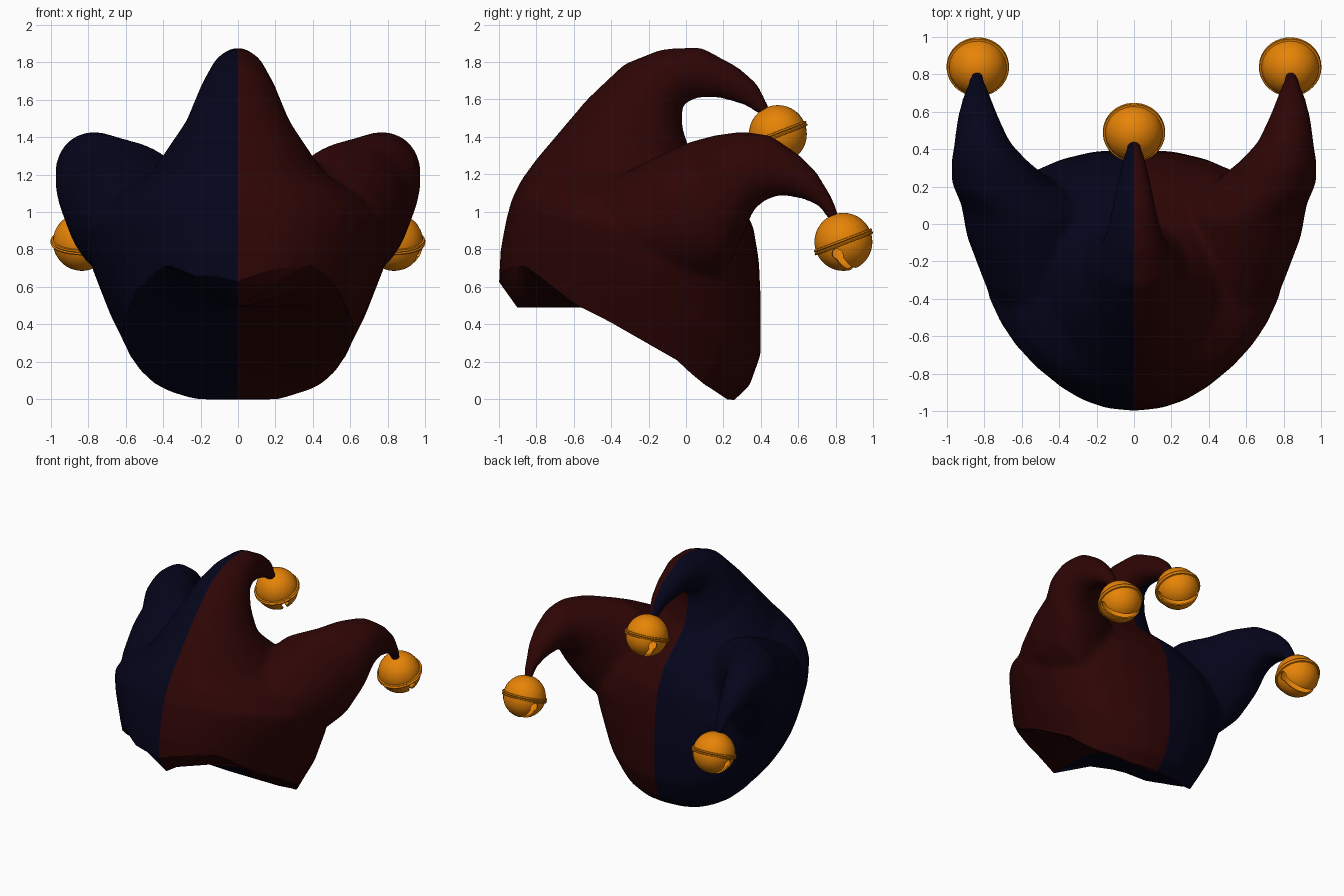
import bpy, bmesh, math
from mathutils import Vector, Matrix

if "Cube" in bpy.data.objects:
    bpy.data.objects.remove(bpy.data.objects["Cube"])


def material(name, rgb):
    m = bpy.data.materials.new(name)
    m.diffuse_color = (*rgb, 1)
    m.use_nodes = True
    m.node_tree.nodes["Principled BSDF"].inputs["Base Color"].default_value = m.diffuse_color
    return m


RED = material("dark red cloth", (0.027, 0.0015, 0.0015))
BLUE = material("dark blue cloth", (0.0014, 0.0014, 0.0112))
GOLD = material("bell gold", (0.80, 0.23, 0.002))


def make_object(name, bm, *mats):
    bmesh.ops.recalc_face_normals(bm, faces=bm.faces[:])
    me = bpy.data.meshes.new(name)
    bm.to_mesh(me)
    bm.free()
    ob = bpy.data.objects.new(name, me)
    bpy.context.collection.objects.link(ob)
    for m in mats:
        me.materials.append(m)
    return ob


def apply_modifiers(ob):
    dg = bpy.context.evaluated_depsgraph_get()
    me = bpy.data.meshes.new_from_object(ob.evaluated_get(dg))
    ob.modifiers.clear()
    ob.data = me


def smooth(ob, degrees):
    bpy.ops.object.select_all(action='DESELECT')
    bpy.context.view_layer.objects.active = ob
    ob.select_set(True)
    bpy.ops.object.shade_smooth_by_angle(angle=math.radians(degrees))


def loft(bm, sections, side=1, n=32):
    """Oval rings; each section is (y, z) edge, opposite edge, centre x, half width, widening to the back."""
    rings = []
    for (y0, z0), (y1, z1), cx, w, k in sections:
        c = Vector((cx * side, (y0 + y1) / 2, (z0 + z1) / 2))
        u = Vector((0, (y0 - y1) / 2, (z0 - z1) / 2))
        ring = []
        for i in range(n):
            a = 2 * math.pi * i / n
            s = math.copysign(abs(math.sin(a)) ** (0.85 if k else 1), math.sin(a))
            ring.append(bm.verts.new(c + u * math.cos(a) + Vector((w * s * (1 - k * math.cos(a)), 0, 0))))
        rings.append(ring)
    for a, b in zip(rings, rings[1:]):
        for i in range(n):
            j = (i + 1) % n
            bm.faces.new((a[i], a[j], b[j], b[i]))
    bm.faces.new(rings[0])
    bm.faces.new(rings[-1])


# Crown that narrows into the middle horn
CROWN = [
    ((-0.99, 0.42), (0.22, -0.04), 0, 0.56, 0.05),
    ((-1.00, 0.62), (0.34, 0.07), 0, 0.605, 0.06),
    ((-0.99, 0.80), (0.40, 0.24), 0, 0.69, 0.08),
    ((-0.96, 0.96), (0.40, 0.52), 0, 0.775, 0.12),
    ((-0.93, 1.07), (0.39, 0.74), 0, 0.81, 0.13),
    ((-0.88, 1.17), (0.36, 0.92), 0, 0.70, 0.10),
    ((-0.80, 1.28), (0.28, 1.08), 0, 0.48, 0.04),
    ((-0.53, 1.60), (0.03, 1.30), 0, 0.285, 0),
    ((-0.33, 1.79), (-0.02, 1.45), 0, 0.21, 0),
    ((-0.13, 1.87), (-0.02, 1.57), 0, 0.155, 0),
    ((0.08, 1.88), (0.06, 1.61), 0, 0.12, 0),
    ((0.27, 1.78), (0.17, 1.61), 0, 0.09, 0),
    ((0.38, 1.69), (0.31, 1.57), 0, 0.06, 0),
    ((0.46, 1.53), (0.40, 1.51), 0, 0.037, 0),
]
# Horn on each side
HORN = [
    ((-0.62, 1.02), (-0.50, 0.72), 0.40, 0.22, 0),
    ((-0.40, 1.17), (-0.22, 0.64), 0.50, 0.30, 0),
    ((-0.15, 1.30), (0.03, 0.62), 0.56, 0.335, 0),
    ((0.02, 1.375), (0.20, 0.66), 0.59, 0.335, 0),
    ((0.15, 1.41), (0.30, 0.86), 0.71, 0.265, 0),
    ((0.30, 1.43), (0.36, 1.01), 0.77, 0.207, 0),
    ((0.45, 1.41), (0.42, 1.06), 0.81, 0.15, 0),
    ((0.60, 1.31), (0.50, 1.09), 0.832, 0.115, 0),
    ((0.70, 1.21), (0.62, 1.07), 0.84, 0.08, 0),
    ((0.78, 1.08), (0.71, 1.03), 0.84, 0.05, 0),
    ((0.83, 0.96), (0.77, 0.94), 0.84, 0.035, 0),
]

bm = bmesh.new()
loft(bm, CROWN)
for s in (-1, 1):
    loft(bm, HORN, s)
hat = make_object("hat", bm)
rm = hat.modifiers.new("merge", 'REMESH')
rm.mode = 'VOXEL'
rm.voxel_size = 0.018
sm = hat.modifiers.new("soften", 'SMOOTH')
sm.factor = 0.5
sm.iterations = 18
apply_modifiers(hat)

# Cutter whose top follows the wavy rim and hollow underside
YS = [-1.2, -1.0, -0.9, -0.82, -0.72, -0.56, -0.4, -0.05, 0.1, 0.22, 0.6]
Z_MID = [0.92, 0.63, 0.49, 0.49, 0.49, 0.49, 0.44, 0.25, 0.13, 0.0, -0.04]
Z_ARCH = [0.95, 0.78, 0.74, 0.68, 0.59, 0.50, 0.42, 0.21, 0.08, 0.0, -0.04]
Z_SIDE = [0.90, 0.74, 0.72, 0.69, 0.62, 0.49, 0.41, 0.21, 0.07, 0.0, -0.04]
columns = [(-1.2, Z_SIDE), (-0.62, Z_SIDE), (-0.40, Z_ARCH), (0, Z_MID),
           (0.40, Z_ARCH), (0.62, Z_SIDE), (1.2, Z_SIDE)]
bm = bmesh.new()
grid = [[bm.verts.new((x, y, z)) for y, z in zip(YS, zs)] for x, zs in columns]
for a, b in zip(grid, grid[1:]):
    for i in range(len(YS) - 1):
        bm.faces.new((a[i], a[i + 1], b[i + 1], b[i]))
skirt = bmesh.ops.extrude_edge_only(bm, edges=[e for e in bm.edges if e.is_boundary])
for v in skirt["geom"]:
    if isinstance(v, bmesh.types.BMVert):
        v.co.z = -0.6
bmesh.ops.holes_fill(bm, edges=[e for e in bm.edges if e.is_boundary], sides=0)
cutter = make_object("rim_cutter", bm)
cutter.hide_render = True
cut = hat.modifiers.new("rim", 'BOOLEAN')
cut.operation = 'DIFFERENCE'
cut.object = cutter
cut.solver = 'EXACT'
apply_modifiers(hat)
bpy.data.objects.remove(cutter)

# Split the cloth into two colours down the middle
hat.data.materials.clear()
for m in (BLUE, RED):
    hat.data.materials.append(m)
bm = bmesh.new()
bm.from_mesh(hat.data)
bmesh.ops.bisect_plane(bm, geom=bm.verts[:] + bm.edges[:] + bm.faces[:],
                       plane_co=(0, 0, 0), plane_no=(1, 0, 0), dist=1e-4)
for f in bm.faces:
    f.material_index = 1 if f.calc_center_median().x > 0 else 0
bm.to_mesh(hat.data)
bm.free()
smooth(hat, 35)

# Keyhole slot cutters for the bells, running along x
bm = bmesh.new()
bmesh.ops.create_cube(bm, size=1, matrix=Matrix.Translation((0, 0, -0.125)) @ Matrix.Diagonal((0.5, 0.04, 0.15, 1)))
slot = make_object("slot_cutter", bm)
bm = bmesh.new()
bmesh.ops.create_cone(bm, cap_ends=True, segments=16, radius1=0.03, radius2=0.03, depth=0.5,
                      matrix=Matrix.Translation((0, 0, -0.05)) @ Matrix.Rotation(math.pi / 2, 4, 'Y'))
hole = make_object("hole_cutter", bm)
slot.hide_render = hole.hide_render = True

# Hollow bell ball
bm = bmesh.new()
for r in (0.155, 0.143):
    bmesh.ops.create_uvsphere(bm, u_segments=28, v_segments=18, radius=r)
ball = make_object("bell_ball", bm, GOLD)
bm = bmesh.new()
bm.from_mesh(ball.data)
for f in bm.faces:
    c = f.calc_center_median()
    if c.length < 0.148 and f.normal.dot(c) > 0:
        f.normal_flip()
bm.to_mesh(ball.data)
bm.free()
for c in (slot, hole):
    b = ball.modifiers.new("slot", 'BOOLEAN')
    b.operation = 'DIFFERENCE'
    b.object = c
    b.solver = 'EXACT'
apply_modifiers(ball)
bpy.data.objects.remove(slot)
bpy.data.objects.remove(hole)
smooth(ball, 35)

# Raised double belt around the bell
bm = bmesh.new()
profile = [(0.148, -0.016), (0.164, -0.014), (0.167, -0.006), (0.161, 0),
           (0.167, 0.006), (0.164, 0.014), (0.148, 0.016)]
n = 36
rings = [[bm.verts.new((r * math.cos(2 * math.pi * i / n), r * math.sin(2 * math.pi * i / n), z))
          for i in range(n)] for r, z in profile]
for k, a in enumerate(rings):
    b = rings[(k + 1) % len(rings)]
    for i in range(n):
        j = (i + 1) % n
        bm.faces.new((a[i], a[j], b[j], b[i]))
belt = make_object("bell_belt", bm, GOLD)
smooth(belt, 35)

# One bell hanging from each horn tip: position and turn of the slot
places = {"left": ((-0.835, 0.84, 0.84), -5), "right": ((0.835, 0.84, 0.84), -22),
          "middle": ((0, 0.49, 1.415), -35)}
for side, (loc, turn) in places.items():
    for part in (ball, belt):
        ob = part.copy()
        ob.name = f"{side}_{part.name}"
        ob.matrix_world = (Matrix.Translation(loc) @ Matrix.Rotation(math.radians(21), 4, 'X')
                           @ Matrix.Rotation(math.radians(turn), 4, 'Z'))
        bpy.context.collection.objects.link(ob)
for part in (ball, belt):
    bpy.data.objects.remove(part)
